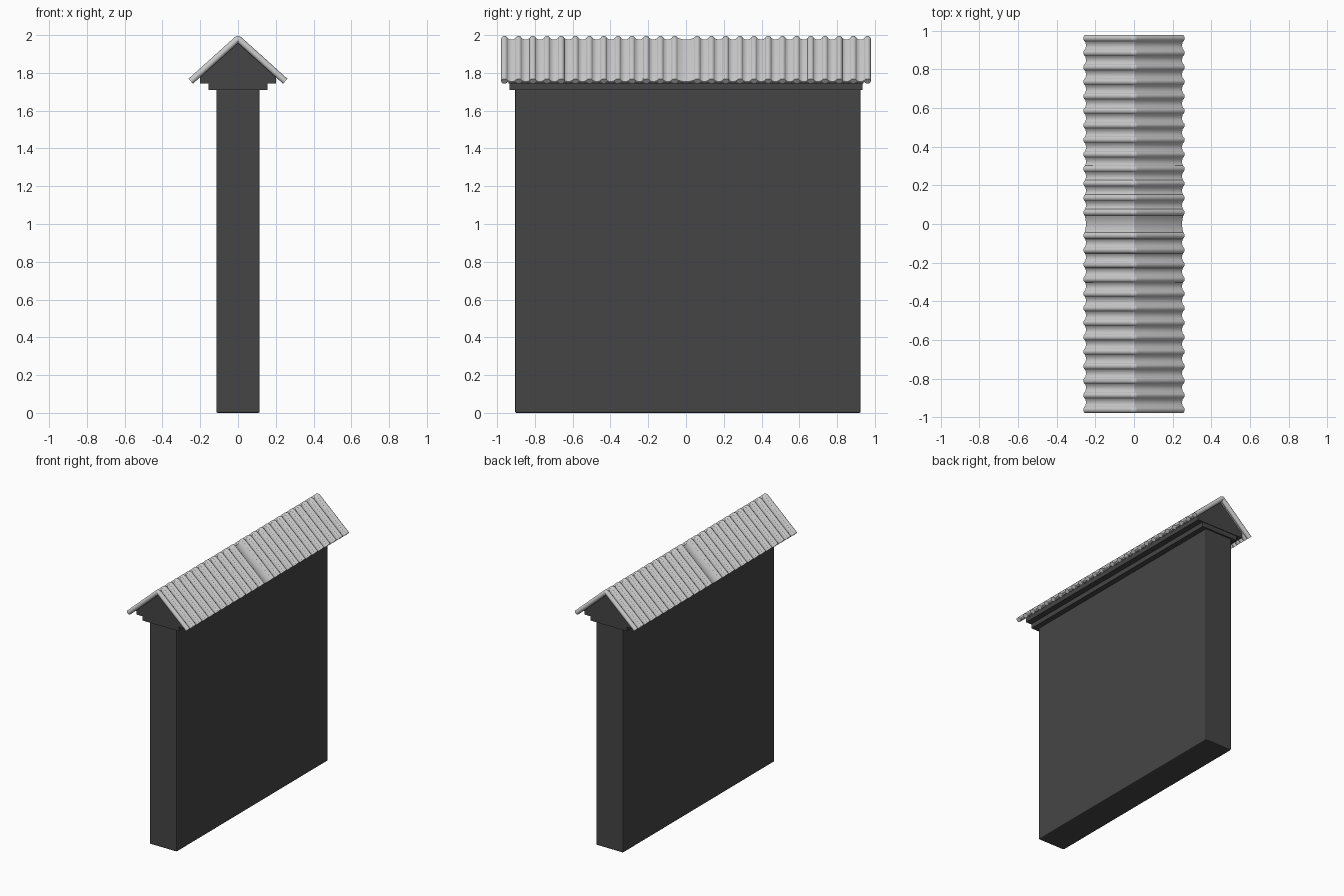
import bpy, bmesh, math

if "Cube" in bpy.data.objects:
    bpy.data.objects.remove(bpy.data.objects["Cube"])

dark = bpy.data.materials.new("dark_plaster")
dark.diffuse_color = (0.06, 0.06, 0.06, 1)
dark.use_nodes = True
dark.node_tree.nodes["Principled BSDF"].inputs["Base Color"].default_value = dark.diffuse_color


def finish(name, bm, mat=None):
    bmesh.ops.recalc_face_normals(bm, faces=bm.faces)
    me = bpy.data.meshes.new(name)
    bm.to_mesh(me)
    bm.free()
    ob = bpy.data.objects.new(name, me)
    bpy.context.collection.objects.link(ob)
    if mat:
        me.materials.append(mat)
    return ob


def prism(name, profile, y0, y1):
    """Extrude an x-z outline along y."""
    bm = bmesh.new()
    face = bm.faces.new([bm.verts.new((x, y0, z)) for x, z in profile])
    new = bmesh.ops.extrude_face_region(bm, geom=[face])["geom"]
    bmesh.ops.translate(bm, vec=(0, y1 - y0, 0),
                        verts=[v for v in new if isinstance(v, bmesh.types.BMVert)])
    return finish(name, bm, dark)


def box(name, hx, y0, y1, z0, z1):
    return prism(name, [(-hx, z0), (hx, z0), (hx, z1), (-hx, z1)], y0, y1)


# Wall with slightly softened corners, stepped cornice and gable core
wall = box("wall", 0.115, -0.905, 0.925, 0, 1.715)
bev = wall.modifiers.new("bevel", "BEVEL")
bev.width, bev.segments = 0.008, 2
box("cornice", 0.155, -0.935, 0.935, 1.71, 1.75)
prism("gable_core", [(-0.2, 1.745), (0.2, 1.745), (0.2, 1.785),
                     (0, 1.965), (-0.2, 1.785)], -0.94, 0.94)

# Roof line: centre of tile thickness, with slightly rounded apex
ANG = math.radians(42)
R = 0.0175
APEX = 1.981
HALF = 0.25


def roof_path():
    """List of (x, z, normal x, normal z) from left eave to right eave."""
    r = 0.008
    cz = APEX - r / math.cos(ANG)
    pts = [(-HALF, APEX - HALF * math.tan(ANG), -math.sin(ANG), math.cos(ANG))]
    for i in range(7):
        a = -ANG + 2 * ANG * i / 6
        pts.append((r * math.sin(a), cz + r * math.cos(a), math.sin(a), math.cos(a)))
    pts.append((HALF, pts[0][1], math.sin(ANG), math.cos(ANG)))
    return pts


PATH = roof_path()


def sweep(bm, section):
    """Sweep a closed (y, height) section over the roof line and cap its ends."""
    rings = [[bm.verts.new((x + h * nx, y, z + h * nz)) for y, h in section]
             for x, z, nx, nz in PATH]
    n = len(section)
    for a, b in zip(rings, rings[1:]):
        for i in range(n):
            j = (i + 1) % n
            bm.faces.new((a[i], a[j], b[j], b[i]))
    bm.faces.new(rings[0])
    bm.faces.new(rings[-1])


half_run = [0.06 + 0.0751 * i for i in range(13)]
centres = [-y for y in reversed(half_run)] + half_run

# Round cover tiles
bm = bmesh.new()
for c in centres:
    sweep(bm, [(c + R * math.cos(math.tau * k / 16), R * math.sin(math.tau * k / 16))
               for k in range(16)])
covers = finish("cover_tiles", bm)

# Concave trough tiles between the covers
bm = bmesh.new()
for a, b in zip(centres, centres[1:]):
    a, b = a + 0.01, b - 0.01
    top = []
    for k in range(9):
        t = k / 8
        top.append((a + (b - a) * t, 0.011 - 0.013 * (1 - (2 * t - 1) ** 2)))
    sweep(bm, top + [(y, h - 0.01) for y, h in reversed(top)])
troughs = finish("trough_tiles", bm)

# Smooth the curved tiles
for ob in (covers, troughs):
    bpy.ops.object.select_all(action="DESELECT")
    ob.select_set(True)
    bpy.context.view_layer.objects.active = ob
    bpy.ops.object.shade_smooth_by_angle(angle=math.radians(40))
